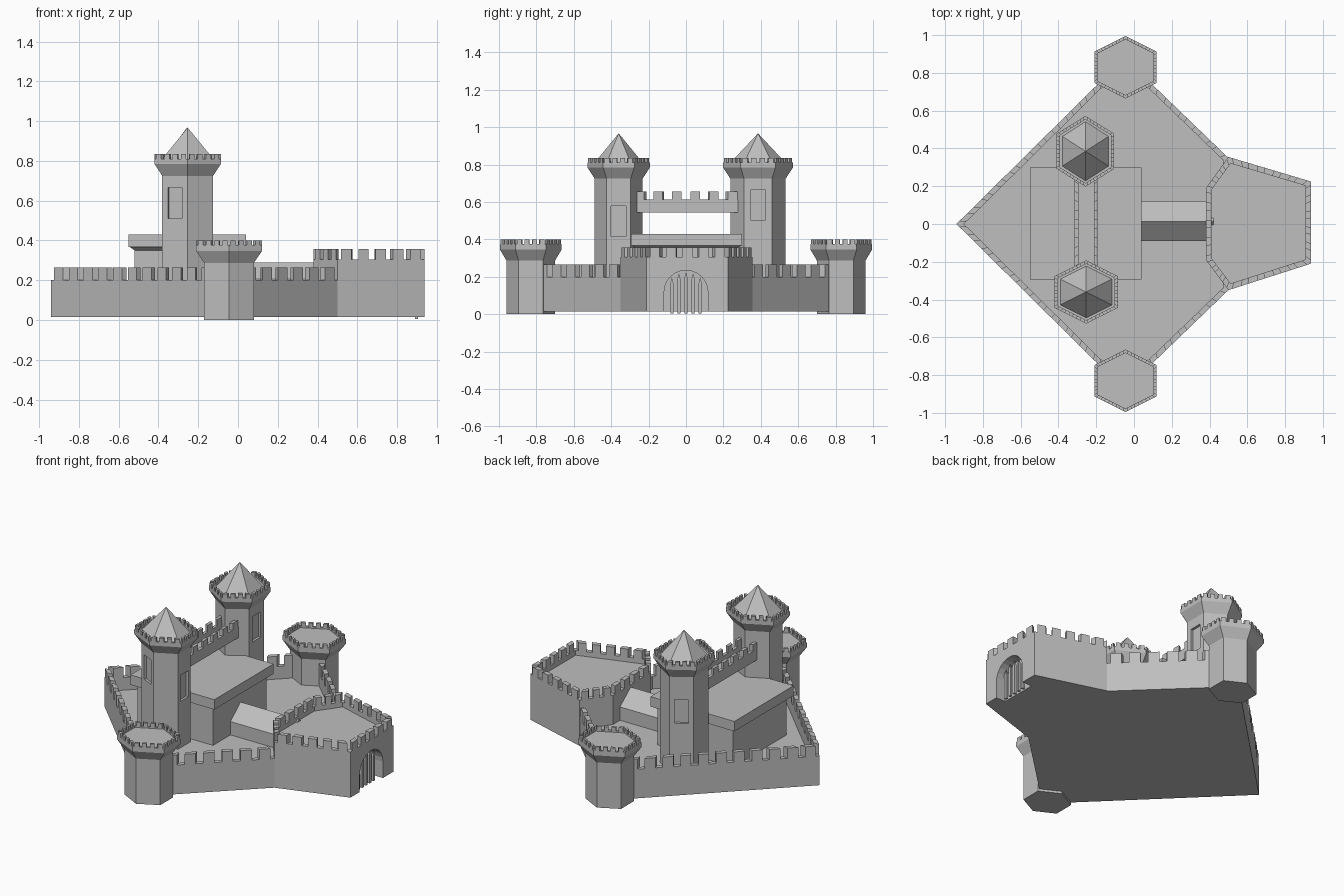
import bpy, bmesh, math
from mathutils import Vector

if "Cube" in bpy.data.objects:
    bpy.data.objects.remove(bpy.data.objects["Cube"])

stone = bpy.data.materials.new("stone_grey")
stone.use_nodes = True
GREY = (0.52, 0.52, 0.52, 1)
stone.diffuse_color = GREY
stone.node_tree.nodes["Principled BSDF"].inputs["Base Color"].default_value = GREY


def finish(name, bm):
    bmesh.ops.recalc_face_normals(bm, faces=bm.faces)
    mesh = bpy.data.meshes.new(name)
    bm.to_mesh(mesh)
    bm.free()
    mesh.materials.append(stone)
    obj = bpy.data.objects.new(name, mesh)
    bpy.context.collection.objects.link(obj)
    return obj


def loft(bm, rings, apex=None):
    """Closed solid through matching rings of points, optionally ending in a tip."""
    loops = [[bm.verts.new(p) for p in ring] for ring in rings]
    n = len(loops[0])
    for a, b in zip(loops, loops[1:]):
        for i in range(n):
            j = (i + 1) % n
            bm.faces.new((a[i], a[j], b[j], b[i]))
    bm.faces.new(loops[0][::-1])
    if apex is None:
        bm.faces.new(loops[-1])
    else:
        tip = bm.verts.new(apex)
        for i in range(n):
            bm.faces.new((loops[-1][i], loops[-1][(i + 1) % n], tip))


def at(poly, z):
    return [(p[0], p[1], z) for p in poly]


def prism(name, poly, z0, z1):
    bm = bmesh.new()
    loft(bm, [at(poly, z0), at(poly, z1)])
    return finish(name, bm)


def rect(x0, x1, y0, y1):
    return [(x0, y0), (x1, y0), (x1, y1), (x0, y1)]


def hexagon(c, a, b):
    """Counter-clockwise hexagon, half width a and half depth b, points on y."""
    k = math.cos(math.radians(30))
    angles = [math.radians(30 + 60 * i) for i in range(6)]
    return [(c[0] + a * math.cos(t) / k, c[1] + b * math.sin(t)) for t in angles]


def inset(poly, d):
    """Move every edge of a counter-clockwise outline inwards by d."""
    pts = [Vector(p) for p in poly]
    result = []
    for i, p in enumerate(pts):
        e0 = (p - pts[i - 1]).normalized()
        e1 = (pts[(i + 1) % len(pts)] - p).normalized()
        n0, n1 = Vector((-e0.y, e0.x)), Vector((-e1.y, e1.x))
        result.append(p + (n0 + n1) * d / (1 + n0.dot(n1)))
    return result


def parapet(name, poly, thick, z0, z1, top, counts, fill=0.6):
    """Ring wall with a row of merlons on each side."""
    outer = [Vector(p) for p in poly]
    inner = inset(poly, thick)
    bm = bmesh.new()
    for i, count in enumerate(counts):
        j = (i + 1) % len(outer)

        def block(t0, t1, low, high):
            quad = [outer[i].lerp(outer[j], t0), outer[i].lerp(outer[j], t1),
                    inner[i].lerp(inner[j], t1), inner[i].lerp(inner[j], t0)]
            loft(bm, [at(quad, low), at(quad, high)])

        block(0, 1, z0, z1)
        for m in range(count):
            mid = (m + 0.5) / count
            block(mid - fill / count / 2, mid + fill / count / 2, z1, top)
    return finish(name, bm)


def cut(obj, cutter):
    mod = obj.modifiers.new("cut", 'BOOLEAN')
    mod.object = cutter
    mod.solver = 'EXACT'
    bpy.context.view_layer.update()
    graph = bpy.context.evaluated_depsgraph_get()
    mesh = bpy.data.meshes.new_from_object(obj.evaluated_get(graph))
    obj.modifiers.clear()
    obj.data = mesh
    bpy.data.objects.remove(cutter)


def tower(name, c, body, crown, z0, flare, rim, floor, notch, top):
    bm = bmesh.new()
    low, high = hexagon(c, *body), hexagon(c, *crown)
    loft(bm, [at(low, z0), at(low, flare), at(high, rim), at(high, floor)])
    obj = finish(name, bm)
    parapet(name + "_parapet", high, 0.016, floor, notch, top, [4] * 6)
    return obj


def window(obj, c, body, side, z0, z1):
    """Shallow window recess in one side of a tower."""
    poly = [Vector(p) for p in hexagon(c, *body)]
    a, b = poly[side], poly[(side + 1) % 6]
    along = (b - a).normalized()
    out = Vector((along.y, -along.x))
    mid = (a + b) / 2
    quad = [mid + along * s * 0.04 + out * d
            for s, d in ((-1, -0.015), (-1, 0.05), (1, 0.05), (1, -0.015))]
    cut(obj, prism("window_cutter", quad, z0, z1))


# Courtyard and curtain wall
yard = [(-0.94, 0), (-0.05, -0.88), (0.5, -0.35), (0.5, 0.35), (-0.05, 0.88)]
prism("courtyard", inset(yard, 0.01), 0.015, 0.12)
parapet("curtain_wall", yard, 0.028, 0.015, 0.2, 0.265, [12, 7, 0, 7, 12])

# Corner towers
for side, y in (("right", -0.83), ("left", 0.83)):
    tower(side + "_corner_tower", (-0.045, y), (0.125, 0.13), (0.165, 0.165),
          0.0, 0.287, 0.346, 0.368, 0.376, 0.4)

# Tall towers with spires and windows (side number, bottom, top)
tall = (("right", (-0.253, -0.36), (0.128, 0.128), (0.167, 0.167),
         ((3, 0.51, 0.665), (5, 0.415, 0.58))),
        ("left", (-0.257, 0.385), (0.118, 0.148), (0.152, 0.187),
         ((5, 0.505, 0.665), (1, 0.43, 0.58))))
for side, c, body, crown, windows in tall:
    keep_tower = tower(side + "_tall_tower", c, body, crown,
                       0.1, 0.725, 0.785, 0.8, 0.81, 0.835)
    for w in windows:
        window(keep_tower, c, body, *w)
    spire = bmesh.new()
    loft(spire, [at(hexagon(c, crown[0] - 0.03, crown[1] - 0.03), 0.795),
                 at(hexagon(c, crown[0] - 0.03, crown[1] - 0.03), 0.8)],
         (c[0], c[1], 0.967))
    finish(side + "_spire", spire)

# Bridge between the tall towers
walk = rect(-0.315, -0.192, -0.3, 0.3)
prism("bridge_deck", inset(walk, 0.005), 0.543, 0.58)
parapet("bridge_parapet", walk, 0.02, 0.543, 0.613, 0.655, [0, 6, 0, 6], 0.5)

# Great hall with overhanging flat roof
roof = rect(-0.55, 0.04, -0.295, 0.3)
walls = inset(roof, 0.03)
hall = bmesh.new()
loft(hall, [at(walls, 0.1), at(walls, 0.35), at(inset(roof, 0.006), 0.367),
            at(roof, 0.367), at(roof, 0.43)])
finish("great_hall", hall)

# Gabled passage from the hall to the gatehouse
gable = [(-0.09, 0.1), (0.12, 0.1), (0.12, 0.205), (0.012, 0.29), (-0.09, 0.205)]
passage = bmesh.new()
loft(passage, [[(x, y, z) for y, z in gable] for x in (0.0, 0.42)])
finish("passage", passage)

# Gatehouse
plan = [(0.38, 0.19), (0.38, -0.19), (0.5, -0.35),
        (0.937, -0.21), (0.937, 0.225), (0.5, 0.355)]
gatehouse = prism("gatehouse", plan, 0.015, 0.275)
parapet("gatehouse_parapet", plan, 0.03, 0.275, 0.305, 0.357, [4, 3, 5, 5, 5, 3])

# Arched gate opening
RADIUS, SPRING = 0.117, 0.118
arch = [(-RADIUS, -0.1), (RADIUS, -0.1)]
for i in range(13):
    t = math.pi * i / 12
    arch.append((RADIUS * math.cos(t), SPRING + RADIUS * math.sin(t)))
opening = bmesh.new()
loft(opening, [[(x, y, z) for y, z in arch] for x in (0.87, 1.0)])
cut(gatehouse, finish("gate_cutter", opening))

# Gate bars with pointed ends
bars = bmesh.new()
for i in range(-2, 3):
    y = i * 0.038
    top = SPRING + math.sqrt(RADIUS ** 2 - y ** 2) - 0.01
    foot = rect(0.89, 0.905, y - 0.008, y + 0.008)
    loft(bars, [at(foot, 0.005), at(foot, top - 0.03)], (0.897, y, top))
finish("gate_bars", bars)
